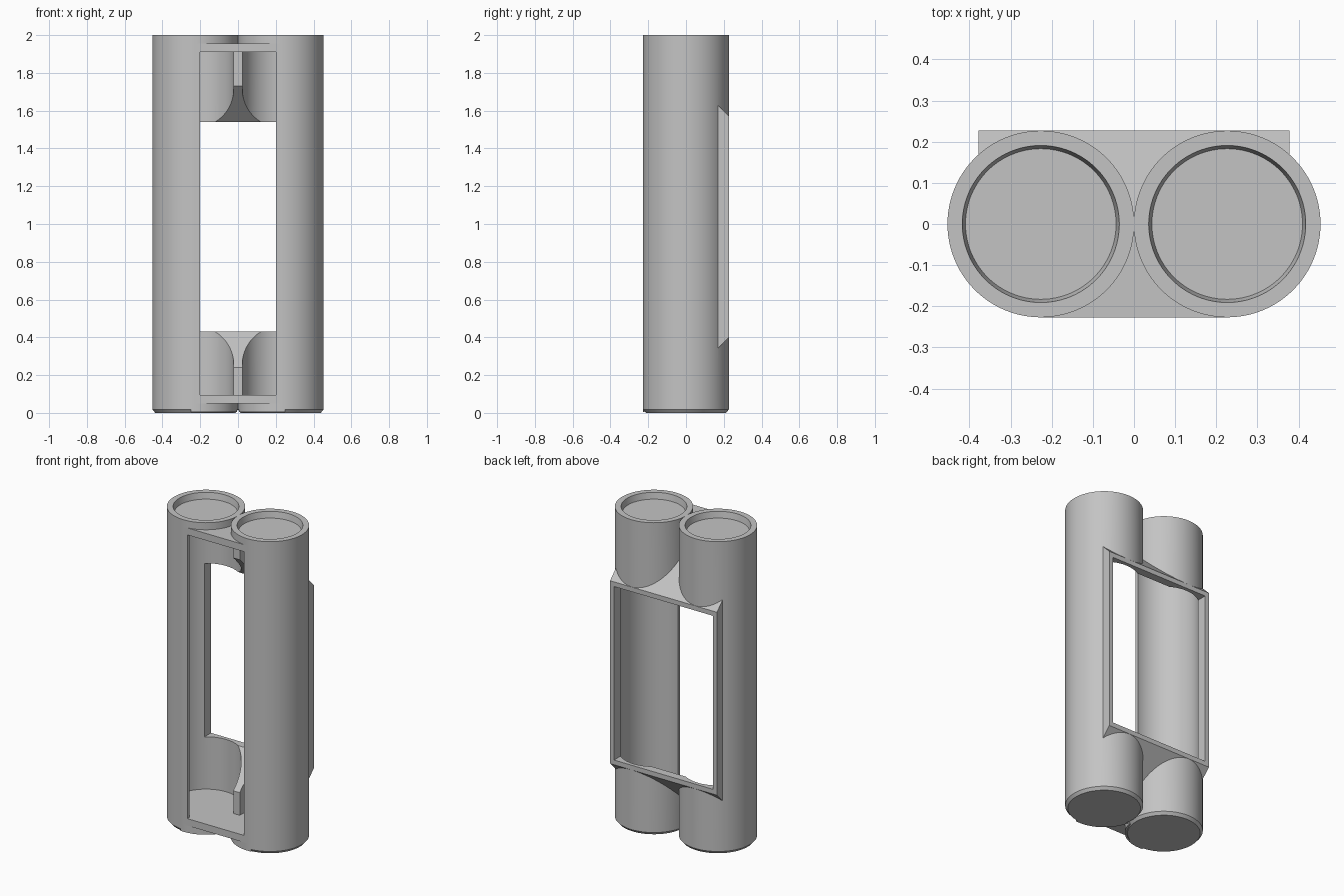
import bpy, bmesh, math

cube = bpy.data.objects.get("Cube")
if cube:
    bpy.data.objects.remove(cube, do_unlink=True)

R, CX, MID = 0.2268, 0.2265, 0.985   # tube radius, tube offset, mid height of the back opening

grey = bpy.data.materials.new("plain grey")
grey.use_nodes = True
colour = (0.55, 0.55, 0.55, 1)
grey.diffuse_color = colour
grey.node_tree.nodes["Principled BSDF"].inputs["Base Color"].default_value = colour


def finish(name, bm):
    bmesh.ops.recalc_face_normals(bm, faces=bm.faces[:])
    mesh = bpy.data.meshes.new(name)
    bm.to_mesh(mesh)
    bm.free()
    mesh.materials.append(grey)
    obj = bpy.data.objects.new(name, mesh)
    bpy.context.collection.objects.link(obj)
    return obj


def prism(name, half_x, profile):
    """Extrude a (y, z) outline symmetrically along x."""
    bm = bmesh.new()
    face = bm.faces.new([bm.verts.new((-half_x, y, z)) for y, z in profile])
    out = bmesh.ops.extrude_face_region(bm, geom=[face])
    moved = [v for v in out["geom"] if isinstance(v, bmesh.types.BMVert)]
    bmesh.ops.translate(bm, verts=moved, vec=(2 * half_x, 0, 0))
    return finish(name, bm)


def box(name, half_x, y0, y1, z0, z1):
    return prism(name, half_x, [(y0, z0), (y1, z0), (y1, z1), (y0, z1)])


def turned(name, x, rings, sides=96):
    """Stack of (radius, z) rings closed at both ends."""
    bm = bmesh.new()
    loops = []
    for r, z in rings:
        loops.append([bm.verts.new((x + r * math.cos(math.tau * i / sides),
                                    r * math.sin(math.tau * i / sides), z))
                      for i in range(sides)])
    for a, b in zip(loops, loops[1:]):
        for i in range(sides):
            j = (i + 1) % sides
            bm.faces.new((a[i], a[j], b[j], b[i]))
    bm.faces.new(loops[0])
    bm.faces.new(loops[-1])
    return finish(name, bm)


def combine(target, tool, operation):
    mod = target.modifiers.new("combine", 'BOOLEAN')
    mod.operation, mod.solver, mod.object = operation, 'EXACT', tool
    bpy.context.view_layer.objects.active = target
    bpy.ops.object.modifier_apply(modifier=mod.name)
    bpy.data.objects.remove(tool, do_unlink=True)


def mirrored(profile):
    """Repeat a lower (y, z) outline above the middle height."""
    return profile + [(y, 2 * MID - z) for y, z in reversed(profile)]


# Twin tubes with chamfered feet; the front of each foot stays square
body = None
for side in (-1, 1):
    tube = turned("tube", side * CX, [(R - 0.015, 0), (R, 0.018), (R, 2)])
    foot = turned("foot", side * CX, [(R, 0.004), (R, 0.03)])
    combine(foot, box("foot_limit", 0.25, -0.3, -0.05, -0.1, 0.1), 'INTERSECT')
    combine(tube, foot, 'UNION')
    if body is None:
        body = tube
    else:
        combine(body, tube, 'UNION')
body.name = "twin_tube_holder"

# Flat front bridge and the back frame with sloped ends
combine(body, box("front_bridge", CX, -0.2266, 0, 0.05, 1.955), 'UNION')
combine(body, prism("back_frame", 0.378, mirrored([(0, 0.173), (0.2275, 0.4)])), 'UNION')

# Hollow bores and shallow tapered recesses in the caps
for side in (-1, 1):
    combine(body, turned("bore", side * CX, [(0.204, 0.095), (0.204, 1.91)]), 'DIFFERENCE')
    combine(body, turned("cap_recess", side * CX, [(0.183, 1.96), (0.191, 2.001)]), 'DIFFERENCE')

# Front window, back opening and the sloped cut through the middle web
combine(body, box("front_window", 0.2, -0.3, -0.015, 0.095, 1.91), 'DIFFERENCE')
combine(body, box("back_opening", 0.35, -0.05, 0.3, 0.43, 2 * MID - 0.43), 'DIFFERENCE')
combine(body, prism("web_cut", 0.19, mirrored([(-0.06, 0.195), (0.178, 0.433)])), 'DIFFERENCE')

# Shading
bpy.ops.object.select_all(action='DESELECT')
body.select_set(True)
bpy.context.view_layer.objects.active = body
bpy.ops.object.shade_smooth_by_angle(angle=math.radians(25))
